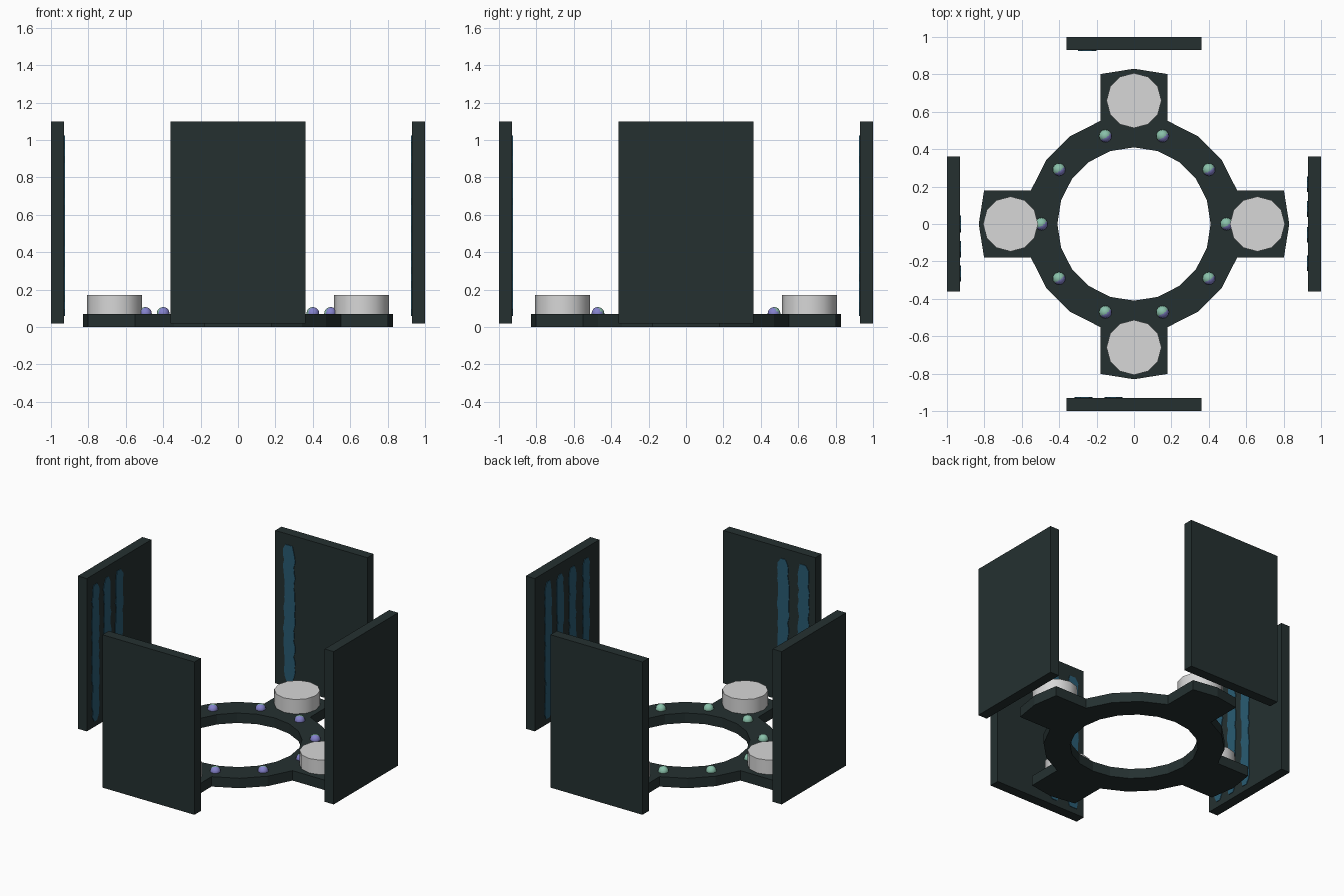
import bpy, bmesh, math, random
from mathutils import Matrix, Vector

if "Cube" in bpy.data.objects:
    bpy.data.objects.remove(bpy.data.objects["Cube"])

random.seed(4)


def material(name, rgb):
    m = bpy.data.materials.new(name)
    m.diffuse_color = (*rgb, 1)
    m.use_nodes = True
    m.node_tree.nodes["Principled BSDF"].inputs["Base Color"].default_value = m.diffuse_color
    return m


DARK = material("dark slate", (0.018, 0.030, 0.030))
BLUE = material("deep blue", (0.022, 0.105, 0.17))
WHITE = material("pale grey", (0.68, 0.68, 0.68))
PURPLE = material("violet", (0.23, 0.22, 0.60))
GREEN = material("sea green", (0.25, 0.53, 0.40))


def finish(name, bm, *mats):
    bmesh.ops.recalc_face_normals(bm, faces=bm.faces[:])
    me = bpy.data.meshes.new(name)
    bm.to_mesh(me)
    bm.free()
    ob = bpy.data.objects.new(name, me)
    bpy.context.collection.objects.link(ob)
    for m in mats:
        me.materials.append(m)
    return ob


def smooth(ob):
    bpy.ops.object.select_all(action='DESELECT')
    ob.select_set(True)
    bpy.context.view_layer.objects.active = ob
    bpy.ops.object.shade_smooth_by_angle(angle=math.radians(40))


def thicken(bm, depth):
    ret = bmesh.ops.extrude_face_region(bm, geom=bm.faces[:])
    vs = [v for v in ret["geom"] if isinstance(v, bmesh.types.BMVert)]
    bmesh.ops.translate(bm, verts=vs, vec=depth)


# base: 20-sided ring with four arms
bm = bmesh.new()
N, RI, RO, ARM = 20, 0.41, 0.58, 0.25
pt = lambda r, i: Vector((r * math.cos(i * math.tau / N), r * math.sin(i * math.tau / N), 0))
inner = [bm.verts.new(pt(RI, i)) for i in range(N)]
outer = [bm.verts.new(pt(RO, i)) for i in range(N)]
for i in range(N):
    j = (i + 1) % N
    bm.faces.new((inner[i], outer[i], outer[j], inner[j]))
for k in range(0, N, 5):
    ids = [k - 1, k, k + 1]
    push = pt(ARM, k)
    tips = [bm.verts.new(pt(RO, i) + push) for i in ids]
    for a in (0, 1):
        bm.faces.new((outer[ids[a] % N], tips[a], tips[a + 1], outer[ids[a + 1] % N]))
thicken(bm, (0, 0, 0.07))
finish("base_ring", bm, DARK)

# round pads on the arms
for k in range(4):
    a = k * math.pi / 2
    bm = bmesh.new()
    bmesh.ops.create_cone(bm, cap_ends=True, segments=12, radius1=0.147, radius2=0.147, depth=0.105,
                          matrix=Matrix.Translation((0.66 * math.cos(a), 0.66 * math.sin(a), 0.1195)))
    smooth(finish(f"pad_{k + 1}", bm, WHITE))

# two-coloured beads around the ring
for k in range(10):
    a = k * math.tau / 10
    bm = bmesh.new()
    bmesh.ops.create_uvsphere(bm, u_segments=16, v_segments=10, radius=0.034,
                              matrix=Matrix.Translation((0.495 * math.cos(a), 0.495 * math.sin(a), 0.073)))
    bm.normal_update()
    split = Vector((0.6, -0.8, -0.25))
    for f in bm.faces:
        f.material_index = 0 if f.normal.dot(split) > 0 else 1
    smooth(finish(f"bead_{k + 1}", bm, PURPLE, GREEN))


# wall panels; local +x points inward, local y runs along the wall
def stripe(name, y, width, z0, z1, mat):
    bm = bmesh.new()
    n, prev = 26, None
    for i in range(n + 1):
        z = z0 + (z1 - z0) * i / n
        w = width / 2 * (0.55 if i in (0, n) else 1)
        row = [bm.verts.new((-0.931, y + s * (w + random.uniform(-0.007, 0.007)), z)) for s in (-1, 1)]
        if prev:
            bm.faces.new((prev[0], prev[1], row[1], row[0]))
        prev = row
    thicken(bm, (0.005, 0, 0))
    bm.transform(mat)
    finish(name, bm, BLUE)


# side: turn about z, stripe positions, stripe width
walls = {
    "left": (0, (-0.265, -0.135, 0.0), 0.075),
    "front": (math.pi / 2, (-0.27, -0.11), 0.083),
    "right": (math.pi, (-0.213, -0.08, 0.058, 0.21), 0.07),
    "back": (-math.pi / 2, (-0.25,), 0.083),
}
for side, (turn, spots, width) in walls.items():
    rot = Matrix.Rotation(turn, 4, 'Z')
    bm = bmesh.new()
    bmesh.ops.create_cube(bm, size=1, matrix=rot @ Matrix.Translation((-0.965, 0, 0.56))
                          @ Matrix.Diagonal((0.07, 0.72, 1.08, 1)))
    finish(f"{side}_panel", bm, DARK)
    # the front wall reads from its own left as seen from inside
    for i, y in enumerate(spots):
        s = -1 if side == "front" else 1
        s = 1 if side in ("left", "right") else s
        stripe(f"{side}_stripe_{i + 1}", y * s, width, 0.06, 1.025, rot @ Matrix.Identity(4))
